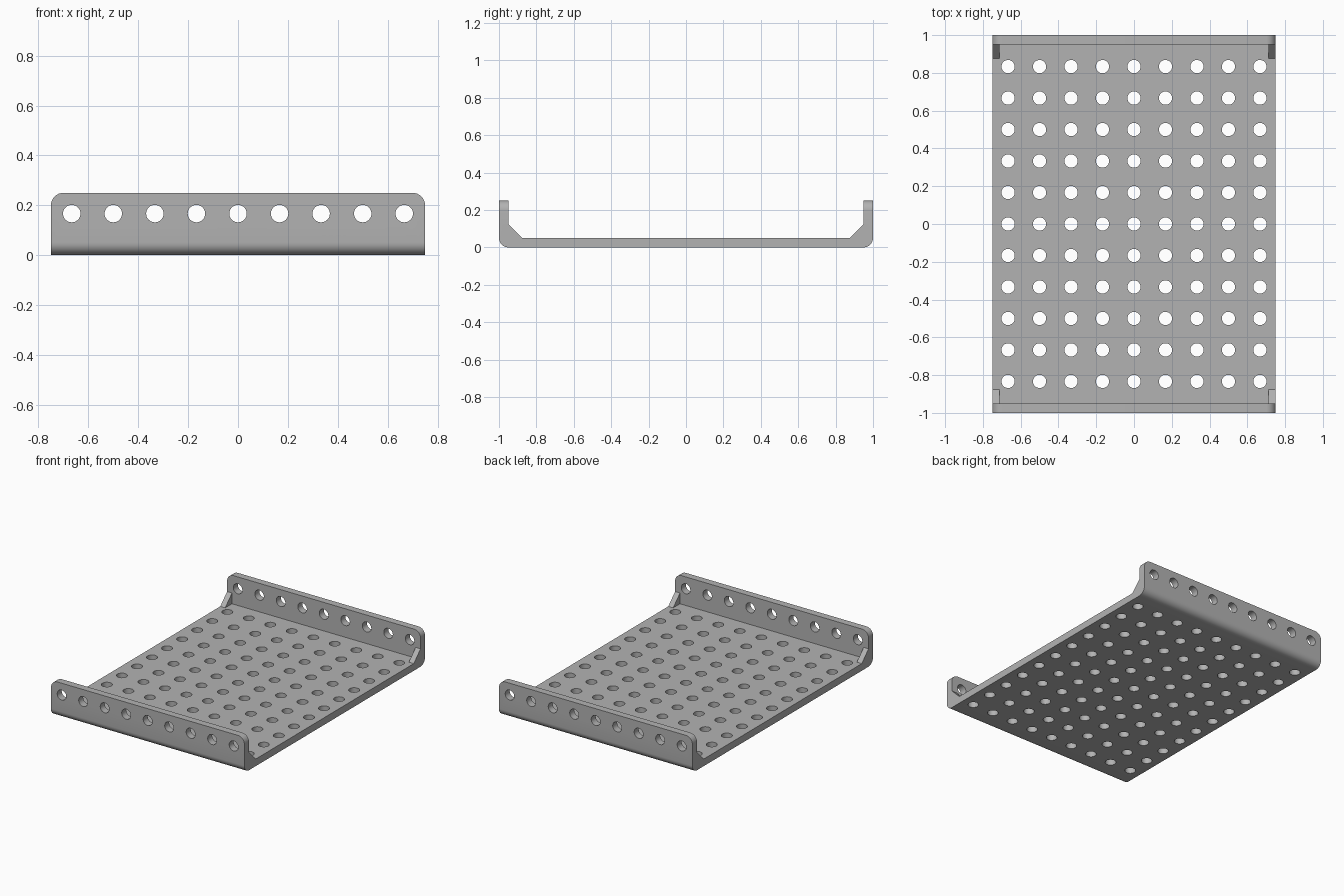
import bpy, bmesh, math
from mathutils import Matrix, Vector

if "Cube" in bpy.data.objects:
    bpy.data.objects.remove(bpy.data.objects["Cube"], do_unlink=True)

HALF_X, HALF_Y, HEIGHT, THICK = 0.75, 1.0, 0.25, 0.05
PITCH, RADIUS, HOLE_Z = 1 / 6, 0.035, 1 / 6

grey = bpy.data.materials.new("plain grey")
grey.use_nodes = True
colour = (0.45, 0.45, 0.45, 1)
grey.diffuse_color = colour
grey.node_tree.nodes["Principled BSDF"].inputs["Base Color"].default_value = colour


def make_object(name, bm):
    bmesh.ops.recalc_face_normals(bm, faces=bm.faces)
    mesh = bpy.data.meshes.new(name)
    bm.to_mesh(mesh)
    bm.free()
    mesh.materials.append(grey)
    obj = bpy.data.objects.new(name, mesh)
    bpy.context.collection.objects.link(obj)
    return obj


def extrude_profile(bm, points, x0, x1):
    """Sweep a (y, z) outline along x."""
    face = bm.faces.new([bm.verts.new((x0, y, z)) for y, z in points])
    new = bmesh.ops.extrude_face_region(bm, geom=[face])["geom"]
    verts = [g for g in new if isinstance(g, bmesh.types.BMVert)]
    bmesh.ops.translate(bm, verts=verts, vec=(x1 - x0, 0, 0))


def add_peg(bm, centre, length, turn):
    bmesh.ops.create_cone(bm, cap_ends=True, segments=32, radius1=RADIUS, radius2=RADIUS,
                          depth=length, matrix=Matrix.Translation(centre) @ turn)


def apply_boolean(target, tool, operation):
    mod = target.modifiers.new(operation.lower(), "BOOLEAN")
    mod.operation, mod.solver, mod.object = operation, "EXACT", tool
    bpy.context.view_layer.objects.active = target
    bpy.ops.object.modifier_apply(modifier=mod.name)
    bpy.data.objects.remove(tool, do_unlink=True)


# Channel: floor with two upright end walls
inner = HALF_Y - THICK
half = [(HALF_Y, 0), (HALF_Y, HEIGHT), (inner, HEIGHT), (inner, THICK)]
bm = bmesh.new()
extrude_profile(bm, half + [(-y, z) for y, z in reversed(half)], -HALF_X, HALF_X)


def is_rounded(edge):
    a, b = (v.co for v in edge.verts)
    along = b - a
    bottom = abs(along.x) > 1 and max(a.z, b.z) < 0.01
    wall_corner = abs(along.y) < 0.1 and abs(along.y) > 0.01 and min(a.z, b.z) > 0.2
    return bottom or wall_corner


# Rounded lower bends and wall corners
bmesh.ops.bevel(bm, geom=[e for e in bm.edges if is_rounded(e)], offset=0.05,
                segments=8, profile=0.5, affect="EDGES")
channel = make_object("perforated_channel", bm)

# Corner gussets
bm = bmesh.new()
for sx in (-1, 1):
    for sy in (-1, 1):
        outline = [(0.875, THICK), (inner, 0.125), (0.98, 0.125), (0.98, 0.03), (0.875, 0.03)]
        extrude_profile(bm, [(sy * y, z) for y, z in outline], sx * 0.712, sx * HALF_X)
apply_boolean(channel, make_object("corner_gussets", bm), "UNION")

# Hole grid in the floor and a row through both walls
bm = bmesh.new()
upright = Matrix.Identity(4)
sideways = Matrix.Rotation(math.pi / 2, 4, "X")
for i in range(-4, 5):
    add_peg(bm, Vector((i * PITCH, 0, HOLE_Z)), 2.4, sideways)
    for j in range(-5, 6):
        add_peg(bm, Vector((i * PITCH, j * PITCH, THICK / 2)), 0.1, upright)
apply_boolean(channel, make_object("hole_pegs", bm), "DIFFERENCE")

# Smooth bends and holes, crisp edges
bpy.ops.object.select_all(action="DESELECT")
channel.select_set(True)
bpy.context.view_layer.objects.active = channel
bpy.ops.object.shade_smooth_by_angle(angle=math.radians(30))
